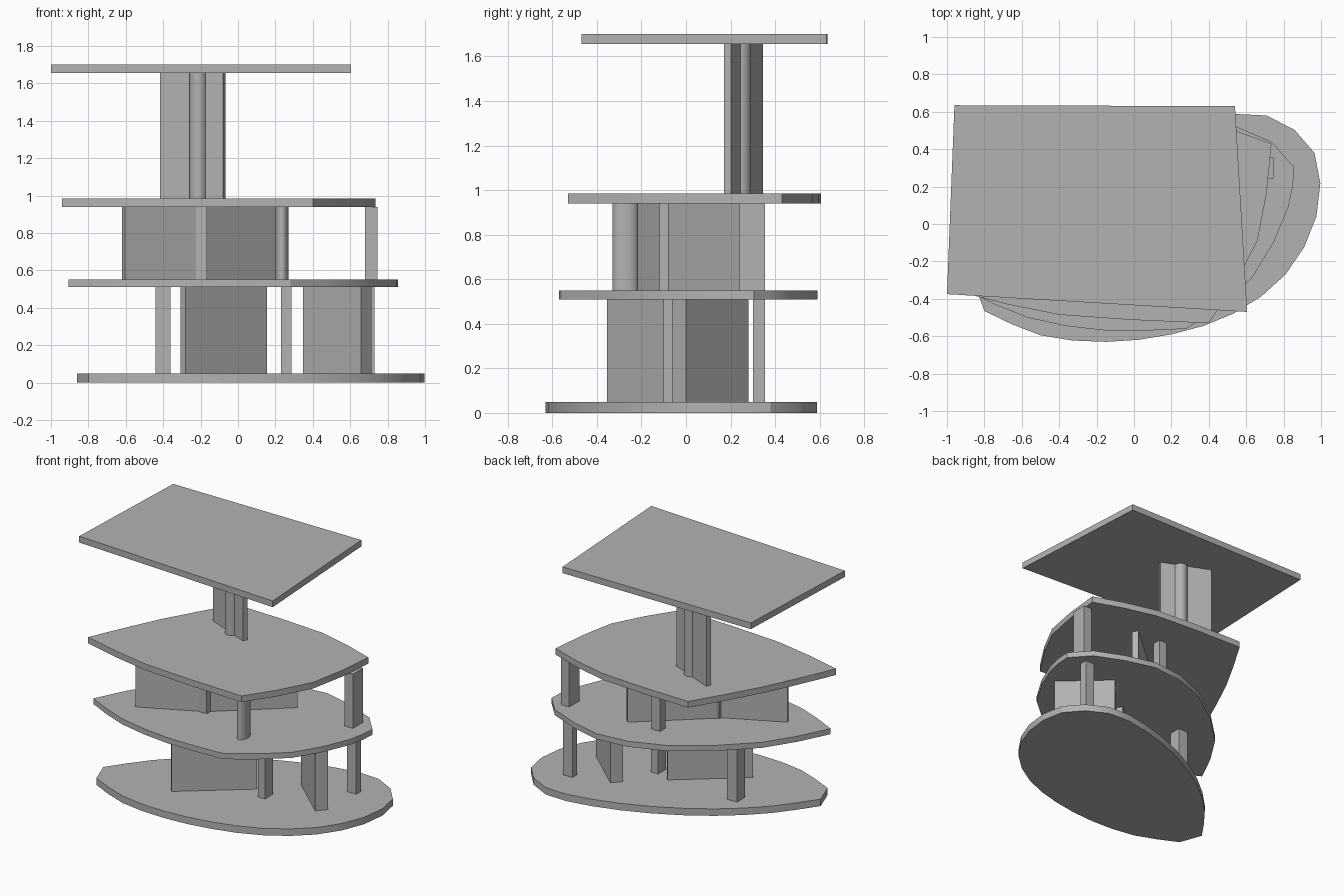
import bpy
import bmesh
import math
from mathutils import Vector

default_cube = bpy.data.objects.get("Cube")
if default_cube:
    bpy.data.objects.remove(default_cube, do_unlink=True)


def make_material(name, colour):
    material = bpy.data.materials.new(name)
    material.use_nodes = True
    material.diffuse_color = colour
    material.node_tree.nodes["Principled BSDF"].inputs["Base Color"].default_value = colour
    return material


concrete = make_material("concrete_grey", (0.45, 0.45, 0.45, 1))


def smooth_chain(points, steps):
    """Resample an open chain as a curve passing through its points."""
    points = [Vector(p) for p in points]
    padded = [2 * points[0] - points[1], *points, 2 * points[-1] - points[-2]]
    result = []
    for a, b, c, d in zip(padded, padded[1:], padded[2:], padded[3:]):
        for step in range(steps):
            t = step / steps
            tangent_in, tangent_out = (c - a) / 2, (d - b) / 2
            bend = 3 * (c - b) - 2 * tangent_in - tangent_out
            twist = 2 * (b - c) + tangent_in + tangent_out
            result.append(b + t * (tangent_in + t * (bend + t * twist)))
    return result + [points[-1]]


def outline(*chains, steps=2):
    """Join smooth chains into one closed outline with a corner at each joint."""
    result = []
    for chain in chains:
        for point in smooth_chain(chain, steps):
            if not any((point - other).length < 0.001 for other in result):
                result.append(point)
    return result


def extrude(name, points, bottom, top, smooth=False):
    """Raise a closed plan outline into a solid prism."""
    bm = bmesh.new()
    base = bm.faces.new([bm.verts.new((p[0], p[1], bottom)) for p in points])
    raised = bmesh.ops.extrude_face_region(bm, geom=[base])["geom"]
    corners = [item for item in raised if isinstance(item, bmesh.types.BMVert)]
    bmesh.ops.translate(bm, verts=corners, vec=(0, 0, top - bottom))
    bmesh.ops.recalc_face_normals(bm, faces=bm.faces)
    mesh = bpy.data.meshes.new(name)
    bm.to_mesh(mesh)
    bm.free()
    mesh.materials.append(concrete)
    part = bpy.data.objects.new(name, mesh)
    bpy.context.collection.objects.link(part)
    if smooth:
        bpy.ops.object.select_all(action="DESELECT")
        part.select_set(True)
        bpy.context.view_layer.objects.active = part
        bpy.ops.object.shade_smooth_by_angle(angle=math.radians(30))
    return part


def pillar(name, left, right, front, back, storey):
    corners = [(left, front), (right, front), (right, back), (left, back)]
    return extrude(name, corners, *storey)


def wall(name, start, end, thickness, storey):
    """Straight wall whose given line is its face, thickened to the left of it."""
    start, end = Vector(start), Vector(end)
    along = (end - start).normalized()
    offset = Vector((-along.y, along.x)) * thickness
    return extrude(name, [start, end, end + offset, start + offset], *storey)


def round_column(name, centre, radius_x, radius_y, storey, sides=32):
    angles = [math.tau * i / sides for i in range(sides)]
    ring = [(centre[0] + radius_x * math.cos(a), centre[1] + radius_y * math.sin(a))
            for a in angles]
    return extrude(name, ring, *storey, smooth=True)


# Clear heights between the slabs
lower_storey = (0.05, 0.51)
middle_storey = (0.55, 0.94)
upper_storey = (0.985, 1.655)

# Oval base slab
base_outline = outline(
    [(-.8, -.465), (-.5, -.595), (-.15, -.63), (.2, -.59), (.53, -.48),
     (.81, -.27), (.975, .04), (.965, .38), (.71, .58), (.36, .555),
     (-.02, .425), (-.38, .22), (-.66, -.03), (-.86, -.3)])
extrude("base_slab", base_outline, 0, lower_storey[0], smooth=True)

# Second slab: leaf shape with a pointed end
second_outline = outline(
    [(-.905, -.35), (-.57, -.5), (-.15, -.57), (.28, -.56)],
    [(.28, -.56), (.63, -.29), (.825, .09), (.855, .305)],
    [(.855, .305), (.735, .44)],
    [(.735, .44), (.3, .59), (-.18, .475), (-.66, .08), (-.905, -.35)])
extrude("second_slab", second_outline, lower_storey[1], middle_storey[0], smooth=True)

# Third slab: four bowed edges meeting at corners
third_outline = outline(
    [(-.94, -.36), (-.4, -.485), (.4, -.53)],
    [(.4, -.53), (.66, -.09), (.735, .43)],
    [(.735, .43), (.27, .57), (-.44, .605)],
    [(-.44, .605), (-.71, .14), (-.94, -.36)])
extrude("third_slab", third_outline, middle_storey[1], upper_storey[0], smooth=True)

# Flat four-sided roof
roof_corners = [(-1, -.375), (.605, -.47), (.54, .63), (-.96, .635)]
extrude("roof_slab", roof_corners, upper_storey[1], 1.7)

# Lower storey supports
wall("lower_long_wall", (-.28, -.355), (.155, -.005), .045, lower_storey)
wall("lower_short_wall", (.715, 0), (.405, .28), .085, lower_storey)
pillar("lower_left_pillar", .655, .73, .3, .355, lower_storey)
pillar("lower_middle_pillar", .23, .285, -.1, -.01, lower_storey)
pillar("lower_right_pillar", -.44, -.36, -.04, .05, lower_storey)

# Middle storey supports
wall("middle_right_wall", (-.605, -.3), (-.19, -.1), .035, middle_storey)
wall("middle_left_wall", (-.19, -.1), (.265, .295), .045, middle_storey)
pillar("middle_joint_pillar", -.225, -.165, -.12, -.06, middle_storey)
pillar("middle_back_pillar", -.02, .045, .26, .325, middle_storey)
pillar("middle_left_pillar", .68, .745, .24, .355, middle_storey)
round_column("middle_round_column", (.235, -.272), .035, .057, middle_storey)

# Upper storey support: a wall with a round core
wall("upper_wall", (-.418, .313), (-.08, .17), .035, upper_storey)
round_column("upper_round_column", (-.212, .24), .048, .052, upper_storey)
